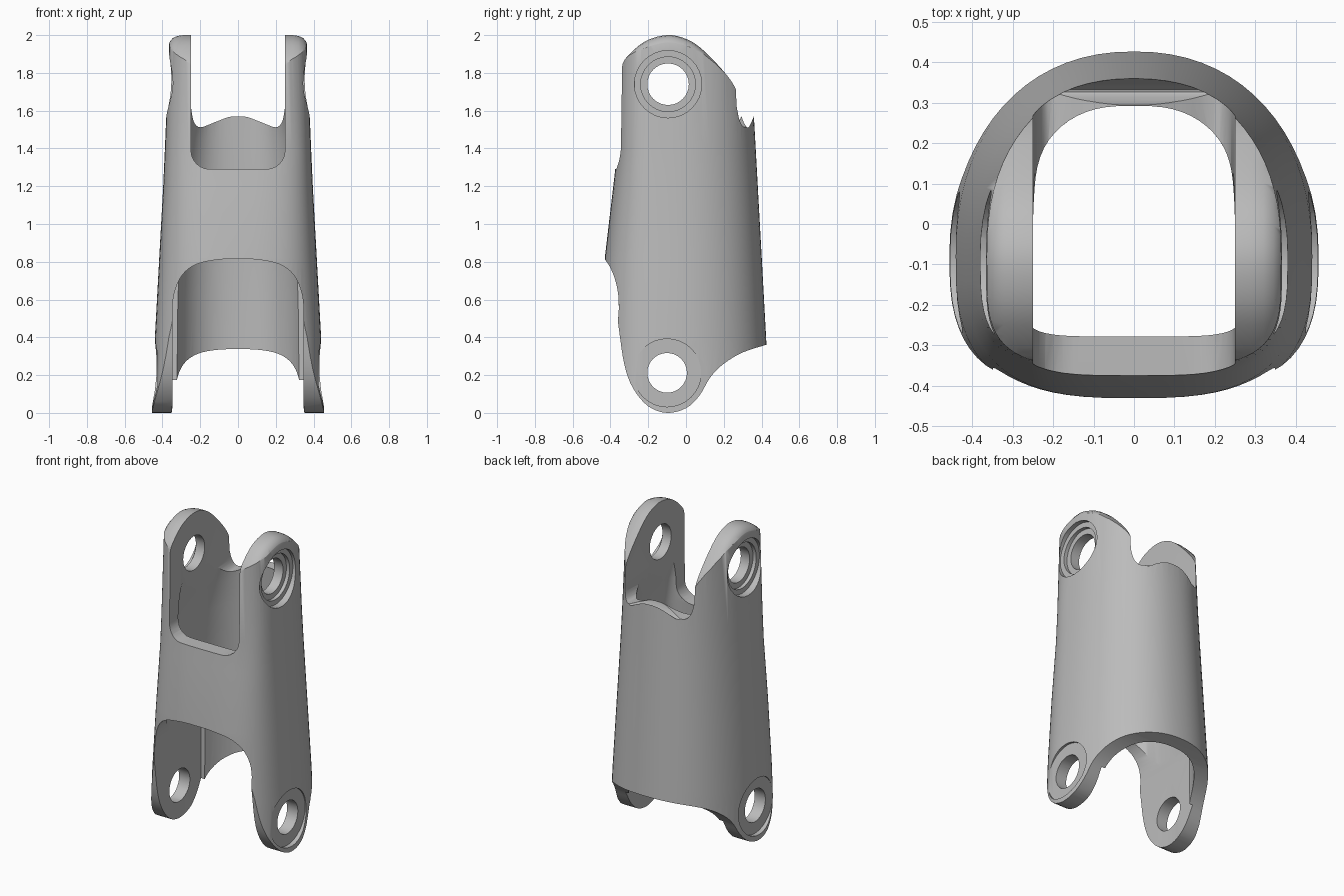
import bpy, bmesh, math
from mathutils import Vector

if "Cube" in bpy.data.objects:
    bpy.data.objects.remove(bpy.data.objects["Cube"], do_unlink=True)

metal = bpy.data.materials.new("grey metal")
metal.use_nodes = True
GREY = (0.5, 0.5, 0.5, 1)
metal.diffuse_color = GREY
metal.node_tree.nodes["Principled BSDF"].inputs["Base Color"].default_value = GREY


def loft(name, rings):
    """Closed solid through rings of equal point count."""
    bm = bmesh.new()
    rows = [[bm.verts.new(p) for p in ring] for ring in rings]
    n = len(rows[0])
    for a, b in zip(rows, rows[1:]):
        for i in range(n):
            j = (i + 1) % n
            bm.faces.new((a[i], a[j], b[j], b[i]))
    bm.faces.new(rows[0][::-1])
    bm.faces.new(rows[-1])
    bmesh.ops.recalc_face_normals(bm, faces=bm.faces)
    mesh = bpy.data.meshes.new(name)
    bm.to_mesh(mesh)
    bm.free()
    mesh.materials.append(metal)
    obj = bpy.data.objects.new(name, mesh)
    bpy.context.collection.objects.link(obj)
    return obj


def smooth_line(pts, steps=4):
    """Catmull-Rom curve through a few points."""
    p = [Vector(q) for q in pts]
    p = [p[0]] + p + [p[-1]]
    out = []
    for a, b, c, d in zip(p, p[1:], p[2:], p[3:]):
        for k in range(steps):
            t = k / steps
            out.append(0.5 * (2 * b + (c - a) * t + (2 * a - 5 * b + 4 * c - d) * t * t
                              + (3 * b - a - 3 * c + d) * t ** 3))
    return out + [p[-1]]


def section(z, a, front, back, nf, nb, count=72):
    """Rounded tube section, flatter in front than behind."""
    mid, ring = -0.08, []
    for i in range(count):
        t = 2 * math.pi * i / count
        c, s = math.cos(t), math.sin(t)
        n = nb if s >= 0 else nf
        b = back - mid if s >= 0 else mid - front
        x = math.copysign(abs(c) ** (2 / n), c) * a
        y = mid + math.copysign(abs(s) ** (2 / n), s) * b
        ring.append((x, y, z))
    return ring


def cut(target, cutter):
    cutter.hide_render = True
    mod = target.modifiers.new("cut", 'BOOLEAN')
    mod.operation, mod.solver, mod.object = 'DIFFERENCE', 'EXACT', cutter
    bpy.context.view_layer.objects.active = target
    bpy.ops.object.modifier_apply(modifier=mod.name)
    bpy.data.objects.remove(cutter, do_unlink=True)


def along_y(name, pts, y0, y1):
    return loft(name, [[(p[0], y, p[1]) for p in pts] for y in (y0, y1)])


def along_x(name, pts, x0, x1):
    return loft(name, [[(x, p[0], p[1]) for p in pts] for x in (x0, x1)])


def mirrored(half):
    """Complete a right-hand outline that ends on the centre line."""
    return list(half) + [(-p[0], p[1]) for p in reversed(half[:-1])]


# Tapered outer body
body = loft("clevis_sleeve", [section(*r) for r in (
    (-0.02, .457, -.45, .446, 2.9, 2.2),
    (0.4, .440, -.445, .424, 2.9, 2.2),
    (0.82, .417, -.430, .401, 2.9, 2.2),
    (1.2, .396, -.385, .380, 3.2, 2.2),
    (1.4, .387, -.362, .369, 3.6, 2.2),
    (2.05, .360, -.352, .333, 4.0, 2.3))])

# Hollow interior
cut(body, loft("cavity", [section(*r) for r in (
    (-0.1, .352, -.37, .365, 4, 2.3),
    (0.6, .347, -.36, .342, 4, 2.3),
    (0.85, .338, -.345, .33, 4, 2.3),
    (1.29, .31, -.278, .305, 5, 2.4),
    (1.45, .29, -.275, .298, 5, 2.5),
    (1.63, .249, -.272, .289, 5, 2.8))]))

# Gap between the upper ears: low sill in front, wavy rim behind
corner = [(.249 - .1 + .1 * math.cos(t), 1.39 - .1 * math.sin(t))
          for t in [math.pi / 2 * k / 6 for k in range(7)]]
cut(body, along_y("front_gap", mirrored([(.249, 2.2)] + corner + [(0, 1.29)]), -1, .02))
rim = [tuple(p) for p in smooth_line([(.249, 1.62), (.235, 1.545), (.2, 1.512),
                                      (.12, 1.54), (.05, 1.566), (0, 1.57)])]
cut(body, along_y("back_gap", mirrored([(.249, 2.2)] + rim), 0, 1))

# Arch between the lower ears
arch = [tuple(p) for p in smooth_line([(.348, .55), (.336, .64), (.295, .73),
                                       (.22, .787), (.1, .812), (0, .815)])]
cut(body, along_y("front_arch", mirrored([(.348, -.2)] + arch), -1, .12))

# Rounded lower ears and swept back hem
hem = smooth_line([(-.372, .58), (-.352, .42), (-.325, .25), (-.28, .13), (-.2, .035),
                   (-.1, 0), (0, .025), (.07, .09), (.13, .19), (.2, .26),
                   (.3, .32), (.43, .362)])
cut(body, along_x("hem_trim", [(-1, .58)] + hem + [(1, .5), (1, -1), (-1, -1)], -1, 1))

# Rounded upper ears, with the outline drawn in towards the outer side
crown = smooth_line([(-.34, 1.8), (-.325, 1.87), (-.22, 1.965), (-.1, 2.0), (0, 1.98),
                     (.08, 1.93), (.18, 1.83), (.25, 1.74), (.28, 1.66), (.29, 1.585),
                     (.31, 1.53), (.332, 1.513), (.36, 1.572)])
hub = Vector((-.1, 1.7))


def crown_ring(x, s):
    inner = [hub + (p - hub) * s for p in crown]
    loop = [(-1, 1.8)] + inner + [(1, 1.75), (1, 3), (-1, 3)]
    return [(x, p[0], p[1]) for p in loop]


side = [(.7, .78), (.372, .80), (.362, .88), (.345, .95), (.32, .985), (.29, 1)]
cut(body, loft("crown_trim", [crown_ring(x, s) for x, s in side]
               + [crown_ring(-x, s) for x, s in reversed(side)]))


# Pin holes with stepped recesses
def disc(y, z, r, x0, x1, count=32):
    pts = [(y + r * math.cos(2 * math.pi * i / count), z + r * math.sin(2 * math.pi * i / count))
           for i in range(count)]
    return along_x("pin_cutter", pts, x0, x1)


for sx in (1, -1):
    for y, z, r, depth in ((-.095, 1.74, .178, .335), (-.095, 1.74, .145, .312),
                           (-.095, 1.74, .11, .1), (-.1, .212, .18, .425),
                           (-.1, .212, .105, .1)):
        cut(body, disc(y, z, r, sx * depth, sx * .8))

# Smooth shading with crisp edges
bpy.ops.object.select_all(action='DESELECT')
body.select_set(True)
bpy.context.view_layer.objects.active = body
bpy.ops.object.shade_smooth_by_angle(angle=math.radians(30))
